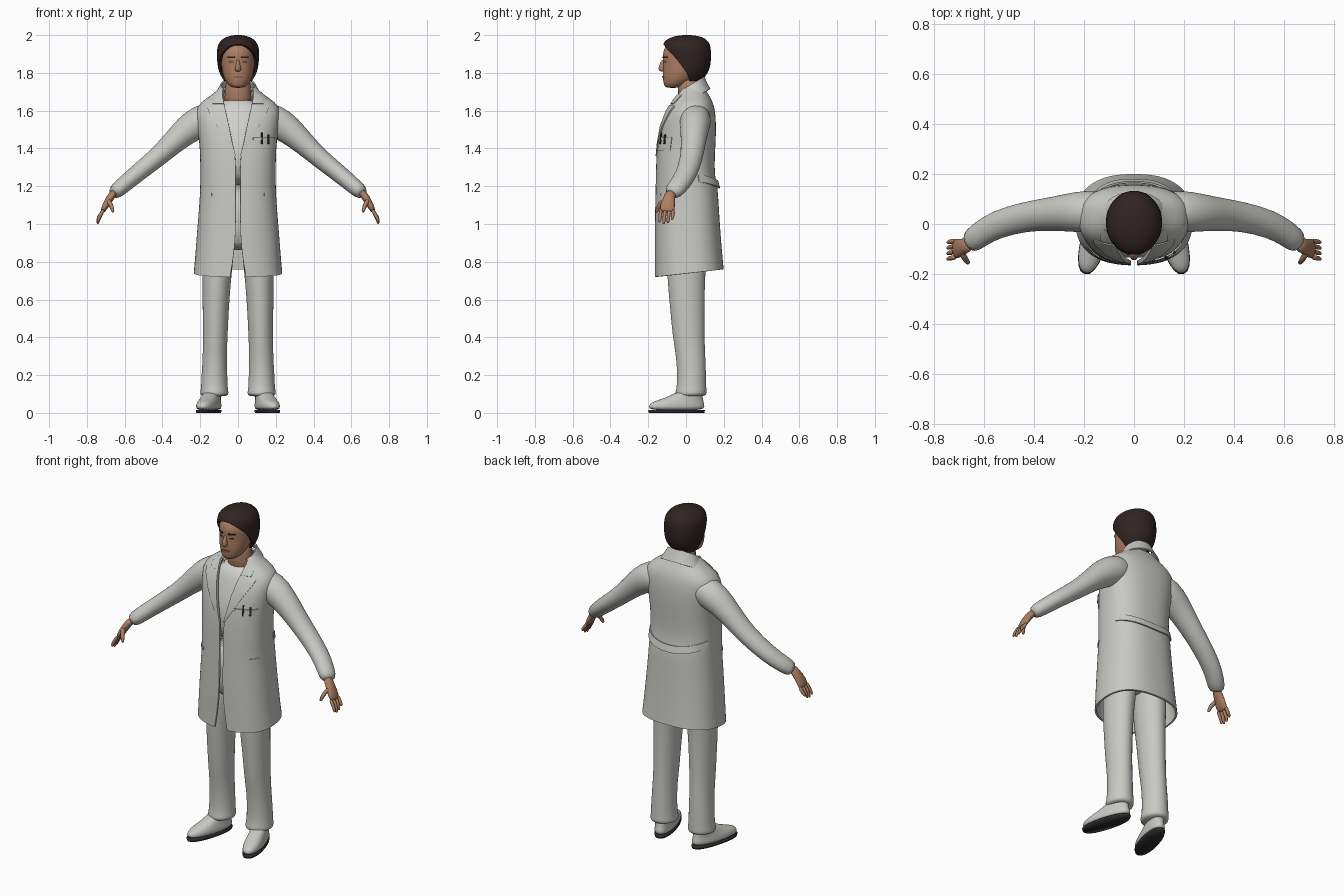
import bpy, bmesh, math
from mathutils import Vector, Matrix

if "Cube" in bpy.data.objects:
    bpy.data.objects.remove(bpy.data.objects["Cube"])


def material(name, r, g, b):
    m = bpy.data.materials.new(name)
    m.use_nodes = True
    m.diffuse_color = (r, g, b, 1)
    bsdf = next(n for n in m.node_tree.nodes if n.type == 'BSDF_PRINCIPLED')
    bsdf.inputs["Base Color"].default_value = (r, g, b, 1)
    bsdf.inputs["Roughness"].default_value = 0.8
    return m


CLOTH = material("white cloth", .58, .58, .55)
SHIRT = material("shirt white", .64, .64, .62)
SKIN = material("skin", .42, .21, .125)
LIP = material("lip", .3, .12, .08)
HAIR = material("dark brown hair", .03, .017, .017)
BLACK = material("black rubber", .025, .025, .025)


def finish(name, bm, mat, mirror=False, subdiv=1, shell=0):
    """Turn a bmesh into a smooth object with the usual modifiers."""
    bmesh.ops.remove_doubles(bm, verts=bm.verts, dist=1e-4)
    me = bpy.data.meshes.new(name)
    bm.to_mesh(me)
    bm.free()
    me.materials.append(mat)
    for p in me.polygons:
        p.use_smooth = True
    ob = bpy.data.objects.new(name, me)
    bpy.context.collection.objects.link(ob)
    if mirror:
        ob.modifiers.new("mirror", 'MIRROR').use_mirror_merge = False
    if subdiv:
        s = ob.modifiers.new("subdivide", 'SUBSURF')
        s.levels = s.render_levels = subdiv
        s.boundary_smooth = 'PRESERVE_CORNERS'
    if shell:
        ob.modifiers.new("thickness", 'SOLIDIFY').thickness = shell
        ob.modifiers.new("crisp rims", 'EDGE_SPLIT').split_angle = 0.8
    return ob


def power(v, p):
    return math.copysign(abs(v) ** p, v)


def loft(name, rows, mat, n=20, p=1.0, upright=True, xf=Matrix(), **kw):
    """Skin rings (x, y, z, rx, ry, opening angle, tilt); open at the front if asked."""
    bm = bmesh.new()
    rows = [tuple(r) + (0,) * (7 - len(r)) for r in rows]
    is_open = any(r[5] for r in rows)
    count = n + 1 if is_open else n
    rings = []
    for i, (x, y, z, rx, ry, t0, tilt) in enumerate(rows):
        d = Vector((0, 0, 1))
        if not upright:
            a, b = rows[max(i - 1, 0)], rows[min(i + 1, len(rows) - 1)]
            d = (Vector(b[:3]) - Vector(a[:3])).normalized()
        side = Vector((0, 1, 0))
        side = (side - d * side.dot(d)).normalized()
        up = side.cross(d)
        ring = []
        for k in range(count):
            t = t0 + (2 * math.pi - 2 * t0) * k / n
            v = side * (-ry * power(math.cos(t), p)) + up * (rx * power(math.sin(t), p))
            v.z += tilt * v.y
            ring.append(bm.verts.new(xf @ (Vector((x, y, z)) + v)))
        rings.append(ring)
    for a, b in zip(rings, rings[1:]):
        for k in range(n):
            j = (k + 1) % count
            bm.faces.new((a[k], a[j], b[j], b[k]))
    if not is_open:
        bm.faces.new(rings[0][::-1])
        bm.faces.new(rings[-1])
    return finish(name, bm, mat, **kw)


def surface_y(rows, p, x, z, back=False):
    """Depth of a lofted skin at (x, z)."""
    for a, b in zip(rows, rows[1:]):
        if z <= b[2]:
            break
    f = min(max((z - a[2]) / (b[2] - a[2]), 0), 1)
    cy, rx, ry = (a[i] + (b[i] - a[i]) * f for i in (1, 3, 4))
    s = min(abs(x) / rx, .99) ** (1 / p)
    y = ry * (1 - s * s) ** (p / 2)
    return cy + y if back else cy - y


def patch(name, rows, skin, mat, p=1.0, off=.005, back=False, sag=0, n=8, **kw):
    """Thin plate that follows a skin; rows are (z, x from, x to)."""
    bm = bmesh.new()
    grid = []
    for z, x0, x1 in rows:
        line = []
        for k in range(n + 1):
            x = x0 + (x1 - x0) * k / n
            zz = z - sag * (1 - (x / .2) ** 2)
            y = surface_y(skin, p, x, zz, back) + (off if back else -off)
            line.append(bm.verts.new((x, y, zz)))
        grid.append(line)
    for a, b in zip(grid, grid[1:]):
        for k in range(n):
            f = (a[k], a[k + 1], b[k + 1], b[k])
            bm.faces.new(f[::-1] if back else f)
    return finish(name, bm, mat, subdiv=0, shell=.007, **kw)


# Coat body: z, half width, front, back, half opening
P = .82
coat = []
for z, rx, yf, yb, gap in (
        (.74, .235, -.165, .2, .042), (.84, .226, -.165, .192, .022), (.95, .218, -.165, .183, .012),
        (1.1, .205, -.163, .173, .012), (1.2, .2, -.16, .168, .012), (1.25, .2, -.16, .152, .012),
        (1.35, .2, -.157, .152, .012), (1.43, .205, -.15, .157, .03), (1.52, .217, -.135, .16, .048),
        (1.6, .228, -.105, .155, .066), (1.645, .2, -.078, .143, .076),
        (1.685, .135, -.055, .12, .083), (1.72, .1, -.035, .098, .08)):
    t0 = math.asin((gap / rx) ** (1 / P))
    coat.append((0, (yf + yb) / 2, z, rx, (yb - yf) / 2, t0, .11 if z < .8 else 0))
loft("coat_body", coat, CLOTH, n=40, p=P, shell=.011)

# Sleeves
loft("sleeves", [(.1, .05, 1.58, .075, .08), (.2, .05, 1.545, .09, .086), (.27, .045, 1.5, .077, .075),
                 (.35, .038, 1.425, .061, .066), (.43, .03, 1.35, .052, .06), (.55, 0, 1.255, .047, .057),
                 (.62, -.045, 1.195, .043, .052), (.665, -.082, 1.157, .039, .048)],
     CLOTH, upright=False, mirror=True)

# Collar, lapels, pockets and back belt
loft("collar", [(0, .03, 1.665, .135, .1, .85, .5), (0, .028, 1.7, .112, .085, .85, .55),
                (0, .025, 1.738, .092, .072, .9, .6)], CLOTH, n=24, shell=.008)
patch("lapels", [(1.36, .012, .016), (1.43, .03, .06), (1.52, .048, .112), (1.6, .066, .158),
                 (1.625, .071, .165), (1.63, .072, .125)], coat, CLOTH, P, mirror=True)
patch("collar_points", [(1.638, .074, .135), (1.66, .079, .135), (1.685, .083, .12)],
      coat, CLOTH, P, mirror=True)
patch("chest_pocket", [(1.39, .085, .185), (1.45, .085, .19)], coat, CLOTH, P)
patch("pocket_hem", [(1.445, .082, .192), (1.46, .082, .192)], coat, CLOTH, P, off=.008)
for i, x in enumerate((.125, .16)):
    patch(f"pen_{i + 1}", [(1.425, x, x + .008), (1.485 - i * .01, x, x + .008)],
          coat, BLACK, P, off=.013, n=2)
patch("side_pocket_welts", [(1.148, .14, .19), (1.163, .14, .192)], coat, CLOTH, P, mirror=True)
patch("back_belt", [(1.225, -.193, .193), (1.265, -.193, .193)], coat, CLOTH, P,
      off=.012, back=True, sag=.035, n=20)

# Shirt and trousers
loft("shirt", [(0, 0, 1.2, .17, .135), (0, 0, 1.4, .175, .14), (0, .01, 1.5, .17, .125),
               (0, .02, 1.6, .15, .105), (0, .022, 1.668, .09, .075)], SHIRT, n=28, p=P)
loft("trouser_hips", [(0, .01, .86, .13, .1), (0, .01, .93, .185, .135), (0, .005, 1.22, .17, .14)],
     CLOTH, n=28)
loft("trouser_legs", [(.125, .025, .085, .073, .08), (.125, .026, .105, .077, .085),
                      (.125, .029, .13, .071, .079), (.125, .03, .2, .069, .077),
                      (.123, .025, .3, .064, .078), (.12, .012, .42, .066, .086),
                      (.118, .008, .55, .07, .092), (.113, 0, .7, .076, .1),
                      (.105, .005, .85, .085, .108), (.1, .01, 1.0, .088, .115)], CLOTH, mirror=True)

# Shoes, turned outwards
turn = Matrix.Translation((.155, -.05, 0)) @ Matrix.Rotation(.27, 4, 'Z')
loft("shoes", [(0, 0, .012, .051, .153), (0, 0, .035, .054, .155), (0, .004, .055, .051, .146),
               (0, .026, .07, .047, .12), (0, .05, .087, .045, .093), (0, .07, .115, .042, .065)],
     CLOTH, p=.88, xf=turn, mirror=True)
loft("shoe_soles", [(0, 0, 0, .05, .152), (0, 0, .015, .053, .156)], BLACK, p=.88, xf=turn,
     mirror=True, subdiv=0)

# Hands
loft("palms", [(.65, -.078, 1.175, .022, .03), (.68, -.09, 1.135, .021, .031),
               (.703, -.098, 1.095, .018, .041), (.72, -.1, 1.06, .012, .04)],
     SKIN, n=14, upright=False, mirror=True)
for i, (finger, drop) in enumerate((("index", .01), ("middle", 0), ("ring", .006), ("little", .022))):
    y = -.133 + .022 * i
    loft(f"{finger}_fingers", [(.71, y, 1.08, .011, .011), (.732, y - .003, 1.04, .011, .0105),
                               (.742, y - .006, 1.012 + drop, .009, .009),
                               (.743, y - .008, .998 + drop, .005, .005)],
         SKIN, n=8, upright=False, mirror=True)
loft("thumbs", [(.69, -.11, 1.13, .014, .014), (.674, -.139, 1.105, .013, .013),
                (.664, -.153, 1.075, .011, .011), (.66, -.156, 1.06, .006, .006)],
     SKIN, n=8, upright=False, mirror=True)

# Neck, head and nose
loft("neck", [(0, .03, 1.6, .08, .07), (0, .022, 1.68, .07, .063), (0, .015, 1.8, .066, .065)], SKIN)
head = [(0, (f + b) / 2, z, rx, (b - f) / 2) for z, rx, f, b in (
    (1.72, .025, -.103, -.04), (1.732, .047, -.116, -.01), (1.752, .064, -.121, .03),
    (1.785, .079, -.123, .065), (1.82, .086, -.123, .09), (1.86, .09, -.12, .1),
    (1.9, .09, -.125, .1), (1.94, .083, -.113, .1), (1.972, .05, -.07, .07))]
loft("head", head, SKIN, n=28)
loft("nose", [(0, -.122, 1.806, .012, .012), (0, -.129, 1.817, .019, .02),
              (0, -.125, 1.84, .012, .018), (0, -.118, 1.872, .008, .01)], SKIN, n=12)

# Face details
patch("eyes", [(1.854, .025, .046), (1.861, .024, .048)], head, HAIR, off=.002, mirror=True, n=4)
patch("eyebrows", [(1.878, .016, .056), (1.886, .018, .058)], head, HAIR, off=.003, mirror=True, n=5)
patch("mouth", [(1.772, -.02, .02), (1.777, -.029, .029), (1.784, -.02, .02)], head, LIP, off=.003)

# Hair: a shell left open around the face
loft("hair", [(0, (f + b) / 2, z, rx, (b - f) / 2, t) for z, rx, f, b, t in (
    (1.758, .074, -.06, .082, 1.65), (1.79, .095, -.085, .11, 1.55), (1.82, .106, -.1, .126, 1.35),
    (1.87, .113, -.112, .133, 1.1), (1.91, .114, -.126, .133, .8), (1.94, .11, -.128, .13, .5),
    (1.958, .102, -.124, .124, 0), (1.98, .083, -.1, .106, 0), (1.995, .052, -.062, .073, 0),
    (2.003, 0, .005, .005, 0))], HAIR, n=32, shell=.014)
